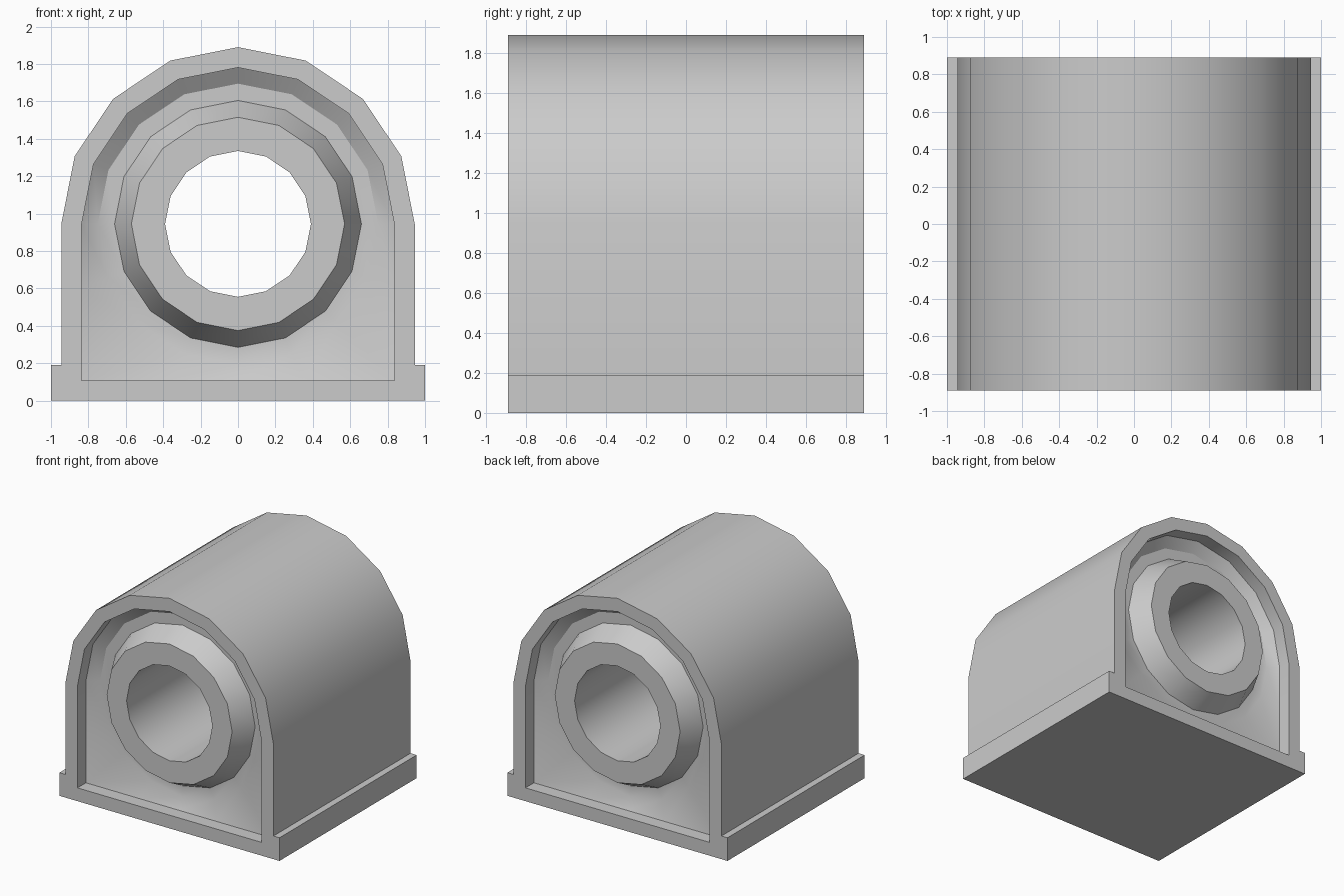
import bpy
import bmesh
from math import sin, cos, pi, radians

SIDES = 16
AXIS = 0.945      # height of the bore axis
HALF = 0.89       # half length along y
FOOT = 0.19       # height of the foot flanges

if "Cube" in bpy.data.objects:
    bpy.data.objects.remove(bpy.data.objects["Cube"], do_unlink=True)

grey = bpy.data.materials.new("plain grey")
grey.use_nodes = True
colour = (0.6, 0.6, 0.6, 1)
grey.diffuse_color = colour
grey.node_tree.nodes["Principled BSDF"].inputs["Base Color"].default_value = colour


def outline(radius, arch):
    """Points of a polygonal circle, or of an arch with a square lower half."""
    points = []
    for i in range(SIDES):
        a = 2 * pi * i / SIDES
        x, z = cos(a), sin(a)
        if arch and z < -0.01:
            k = max(abs(x), abs(z))
            x, z = x / k, z / k
        points.append((x * radius, AXIS + z * radius))
    return points


# Cross-sections from outer shell to bore: radius, depth behind the end, arched
sections = [
    (AXIS, 0, True),
    (0.836, 0, True),       # rim
    (0.836, 0.11, True),    # recess wall
    (0.75, 0.17, False),    # funnel
    (0.66, 0.17, False),    # flat ring
    (0.57, 0, False),       # tapered hub
    (0.39, 0, False),       # hub face
]

bm = bmesh.new()
rings = []
for end in (-1, 1):
    ordered = sections if end < 0 else sections[::-1]
    for radius, depth, arch in ordered:
        points = outline(radius, arch)
        if radius == AXIS:
            # Put the first point below the arch at the top of the foot
            points = [(x, FOOT) if i in (SIDES // 2 + 1, SIDES - 1) else (x, z)
                      for i, (x, z) in enumerate(points)]
        rings.append([bm.verts.new((x, end * (HALF - depth), z)) for x, z in points])

# Join each section to the next, closing the loop along the outer shell
for a, b in zip(rings, rings[1:] + rings[:1]):
    for i in range(SIDES):
        j = (i + 1) % SIDES
        bm.faces.new((a[i], a[j], b[j], b[i]))
bmesh.ops.recalc_face_normals(bm, faces=bm.faces)

# Foot flanges pulled out of the lower side walls
for side in (-1, 1):
    wall = [f for f in bm.faces if f.normal.x * side > 0.99
            and f.calc_center_median().z < FOOT
            and f.calc_center_median().x * side > 0.9]
    result = bmesh.ops.extrude_face_region(bm, geom=wall)
    moved = [g for g in result["geom"] if isinstance(g, bmesh.types.BMVert)]
    bmesh.ops.translate(bm, verts=moved, vec=(side * (1 - AXIS), 0, 0))
    bmesh.ops.delete(bm, geom=[f for f in wall if f.is_valid], context="FACES_ONLY")
bmesh.ops.recalc_face_normals(bm, faces=bm.faces)

mesh = bpy.data.meshes.new("bearing_housing")
bm.to_mesh(mesh)
bm.free()
mesh.materials.append(grey)
housing = bpy.data.objects.new("bearing_housing", mesh)
bpy.context.collection.objects.link(housing)

# Rounded walls smooth, corners crisp
bpy.ops.object.select_all(action="DESELECT")
housing.select_set(True)
bpy.context.view_layer.objects.active = housing
bpy.ops.object.shade_smooth_by_angle(angle=radians(30))
